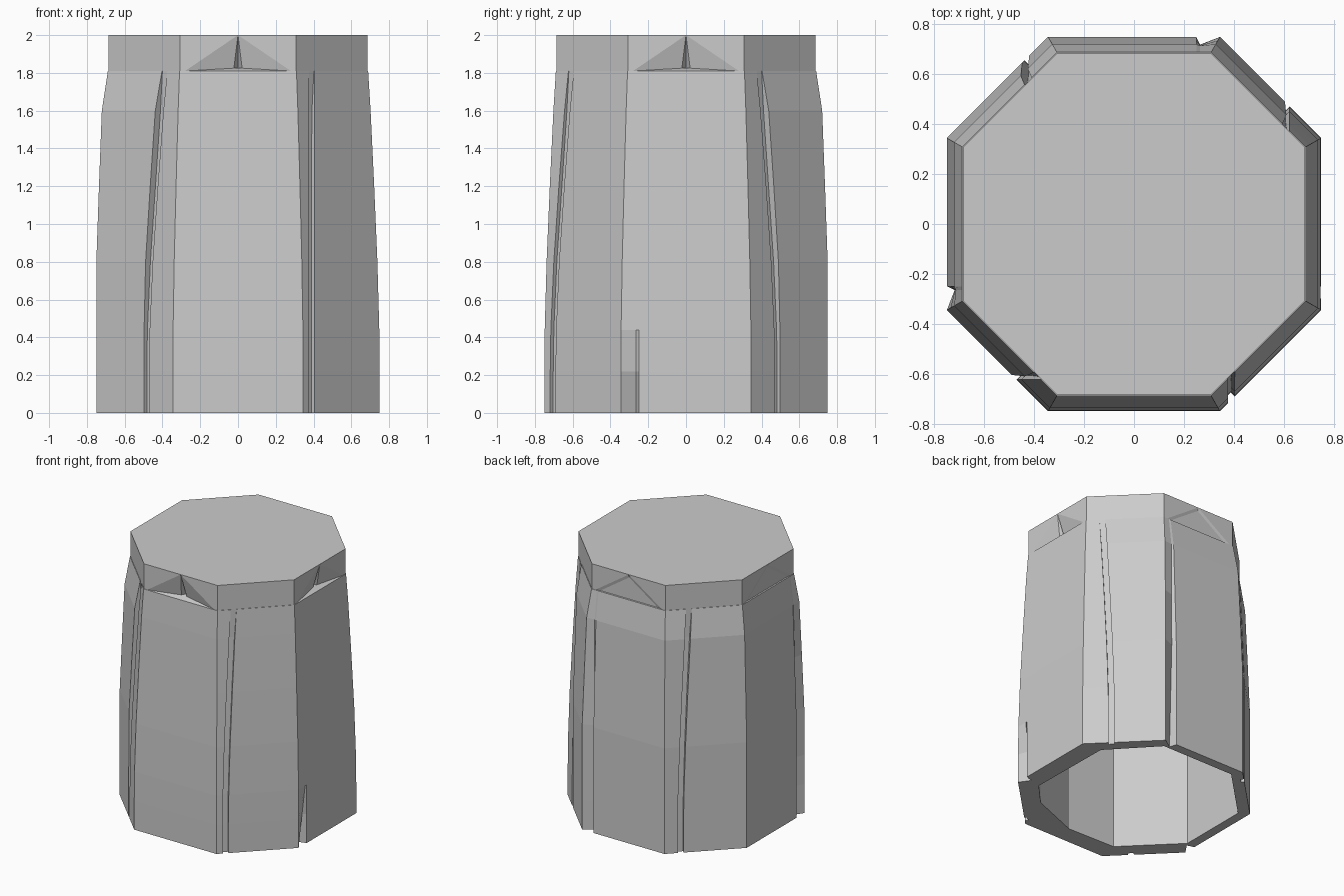
import bpy, bmesh, math

if "Cube" in bpy.data.objects:
    bpy.data.objects.remove(bpy.data.objects["Cube"])

CORE_A, CORE_C = 0.686, 0.308          # core apothem and half side
CORE_S = CORE_A + CORE_C               # |x|+|y| on the core's diagonals
TOP, RIM = 2.0, 1.81                   # lid height, top edge of the panels
GAP = 0.014                            # half width of the seams
LEVELS = [0, 0.22, 0.44, 0.8, 1.2, 1.6, RIM]
STRAIGHT = [0.75, 0.75, 0.748, 0.738, 0.721, 0.702, 0.689]
BULGED = [0.75, 0.75, 0.75, 0.75, 0.736, 0.721, 0.689]


def place(side, u, n, z):
    """Local (along face, outward, up) to world; side 0=front 1=right 2=back 3=left."""
    a = side * math.pi / 2
    x, y = u, -n
    return (x * math.cos(a) - y * math.sin(a), x * math.sin(a) + y * math.cos(a), z)


def half_side(a):
    return 0.31 + (a - 0.69) * 0.58


def finish(bm, name):
    bmesh.ops.remove_doubles(bm, verts=bm.verts, dist=0.0005)
    bmesh.ops.recalc_face_normals(bm, faces=bm.faces)
    me = bpy.data.meshes.new(name)
    bm.to_mesh(me)
    bm.free()
    ob = bpy.data.objects.new(name, me)
    bpy.context.collection.objects.link(ob)
    return ob


def poly(bm, pts):
    return bm.faces.new([bm.verts.new(p) for p in pts])


# Cap: lid and top band with a pinched dent in each main face
bm = bmesh.new()
lid = []
for k in range(4):
    def P(u, z, depth=0.0):
        return place(k, u, CORE_A - depth, z)
    c = CORE_C
    L, R, T = P(-0.28, RIM), P(0.28, RIM), P(0, TOP)
    bl, br, d = P(-0.022, RIM + 0.015, 0.04), P(0.022, RIM + 0.015, 0.04), P(0, RIM + 0.015, 0.08)
    poly(bm, [P(-c, RIM), L, T, P(-c, TOP)])
    poly(bm, [R, P(c, RIM), P(c, TOP), T])
    poly(bm, [L, bl, T])
    poly(bm, [br, R, T])
    poly(bm, [bl, d, T])
    poly(bm, [d, br, T])
    poly(bm, [L, R, br, d, bl])
    nxt = [place(k + 1, -c, CORE_A, z) for z in (RIM, TOP)]
    poly(bm, [P(c, RIM), nxt[0], nxt[1], P(c, TOP)])
    lid += [P(-c, TOP), T, P(c, TOP)]
poly(bm, lid)
finish(bm, "cap")

# Lining: inner wall, thicker at the front and right, with the ring under it
bm = bmesh.new()
inside = [(-0.32, -0.60), (0.07, -0.61), (0.45, -0.46), (0.61, -0.29), (0.60, 0.36),
          (0.30, 0.68), (-0.30, 0.68), (-0.68, 0.30), (-0.68, -0.24)]
outside = [(-CORE_C, -CORE_A), (0.07, -CORE_A), (CORE_C, -CORE_A), (CORE_A, -CORE_C),
           (CORE_A, CORE_C), (CORE_C, CORE_A), (-CORE_C, CORE_A),
           (-CORE_A, CORE_C), (-CORE_A, -CORE_C)]
for i in range(9):
    j = (i + 1) % 9
    a, b = inside[i], inside[j]
    poly(bm, [(*a, 0), (*b, 0), (*b, 1.98), (*a, 1.98)])
    poly(bm, [(*a, 0), (*b, 0), (*outside[j], 0), (*outside[i], 0)])
finish(bm, "lining")

# Seam position on each diagonal as |x|; s is |x|+|y| of the straight profile
SEAM = [lambda s: 0.39, lambda s: 0.61, lambda s: 0.425, lambda s: s - 0.61]


def seam_x(k, row):
    a = STRAIGHT[row]
    return SEAM[k](a + half_side(a))


def panel(name, side, profile, tear_u=None, tear_h=0.0):
    """Outer panel wrapping one main face and part of both neighbouring diagonals."""
    bm = bmesh.new()
    rows = []
    for r, (z, a) in enumerate(zip(LEVELS, profile)):
        c = half_side(a)
        s = a + c
        base = STRAIGHT[r] + half_side(STRAIGHT[r])
        ends = []
        for k in ((side - 1) % 4, side):
            x = seam_x(k, r)
            u = x if side % 2 == 0 else base - x
            ends.append(u - GAP + (s - base) / 2)
        u0, u1 = -ends[0], ends[1]
        dz = (s - CORE_S) / 2
        pts = [(u0 + dz, s + u0 - dz), (u0, s + u0), (-c, a)]
        if tear_u:   # torn lower corner
            depth = 0.055 * max(0, 1 - z / tear_h)
            sg = math.copysign(1, tear_u)
            mid = [(tear_u + sg * 0.015, max(a - depth, CORE_A)), (tear_u, a)]
            pts += mid if tear_u < 0 else mid[::-1]
        pts += [(c, a), (u1, s - u1), (u1 - dz, s - u1 - dz)]
        inner = [(CORE_C, CORE_A), (-CORE_C, CORE_A)]
        rows.append([bm.verts.new(place(side, u, n, z)) for u, n in pts])
        if z in (0, RIM):   # bottom and top edges of the panel
            poly(bm, [place(side, u, n, z) for u, n in pts + inner])
    for lo, hi in zip(rows, rows[1:]):
        for i in range(len(lo) - 1):
            bm.faces.new((lo[i], lo[i + 1], hi[i + 1], hi[i]))
    finish(bm, name)


panel("front_panel", 0, STRAIGHT)
panel("right_panel", 1, STRAIGHT, -0.25, 0.44)
panel("back_panel", 2, BULGED, -0.25, RIM)
panel("left_panel", 3, BULGED, 0.25, RIM)

# Recessed strips that close the seams between the panels
for k, name in enumerate(("front_right", "back_right", "back_left", "front_left")):
    bm = bmesh.new()
    rows = []
    sx, sy = (1 if k < 2 else -1), (1 if k in (1, 2) else -1)
    for r, z in enumerate(LEVELS):
        s = STRAIGHT[r] + half_side(STRAIGHT[r])
        drop = min(0.016, (s - CORE_S) / 2)
        x = seam_x(k, r) - drop
        y = s - seam_x(k, r) - drop
        rows.append([bm.verts.new((sx * (x + e), sy * (y - e), z)) for e in (-GAP, GAP)])
        if r == 0:   # underside of the strip
            back = (s - CORE_S) / 2 - drop
            poly(bm, [(sx * (x + e - b), sy * (y - e - b), 0)
                      for e, b in ((-GAP, 0), (GAP, 0), (GAP, back), (-GAP, back))])
    for lo, hi in zip(rows, rows[1:]):
        bm.faces.new((lo[0], lo[1], hi[1], hi[0]))
    finish(bm, name + "_seam")
